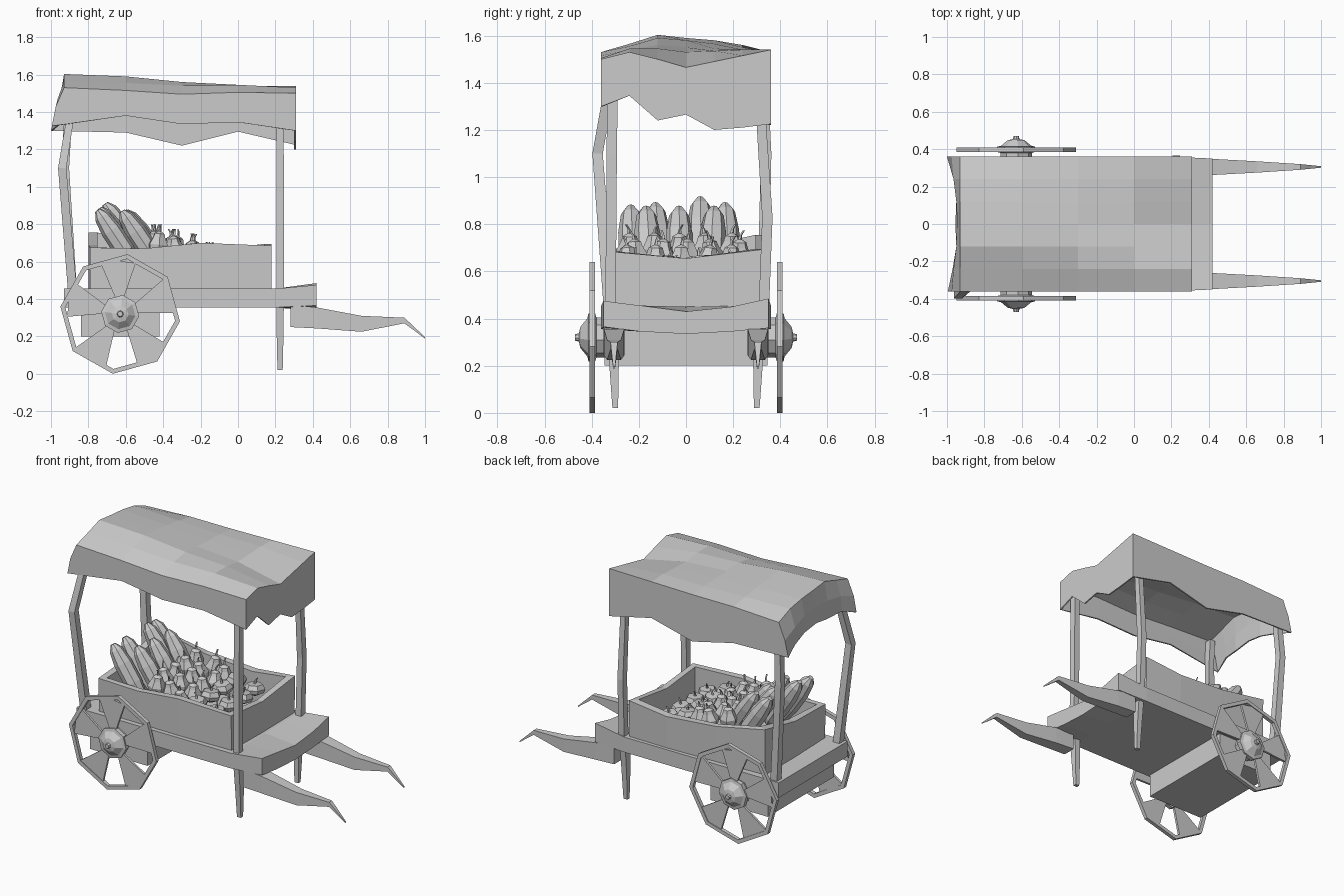
import bpy, bmesh, math, random
from mathutils import Vector, Matrix

if "Cube" in bpy.data.objects:
    bpy.data.objects.remove(bpy.data.objects["Cube"])

random.seed(4)


def make(name, verts, faces, mat=None):
    me = bpy.data.meshes.new(name)
    me.from_pydata([tuple(v) for v in verts], [], faces)
    bm = bmesh.new()
    bm.from_mesh(me)
    bmesh.ops.remove_doubles(bm, verts=bm.verts, dist=0.0004)
    bmesh.ops.recalc_face_normals(bm, faces=bm.faces)
    bm.to_mesh(me)
    bm.free()
    ob = bpy.data.objects.new(name, me)
    bpy.context.collection.objects.link(ob)
    if mat:
        ob.matrix_world = mat
    return ob


def loft(name, rings, mat=None, closed=False):
    """Skin equal-length rings; cap the ends, or join last ring to first."""
    n, m = len(rings[0]), len(rings)
    verts = [v for r in rings for v in r]
    faces = [(i * n + j, i * n + (j + 1) % n, (i + 1) % m * n + (j + 1) % n, (i + 1) % m * n + j)
             for i in range(m if closed else m - 1) for j in range(n)]
    if not closed:
        faces += [tuple(range(n)), tuple(range((m - 1) * n, m * n))]
    return make(name, verts, faces, mat)


def bar(name, path):
    """Upright square timber through (x, y, z, half x, half y)."""
    return loft(name, [[(x + a * hx, y + b * hy, z) for a, b in ((-1, -1), (1, -1), (1, 1), (-1, 1))]
                       for x, y, z, hx, hy in path])


def lathe(name, prof, n, mat=None, rib=0.0):
    """Revolve (radius, z); rib pinches every other side inward."""
    return loft(name, [[(r * (1 - rib * (k % 2)) * math.cos(math.tau * k / n),
                         r * (1 - rib * (k % 2)) * math.sin(math.tau * k / n), z)
                        for k in range(n)] for r, z in prof], mat)


# deck, dished across its front lip
ys = [-1, -0.55, 0, 0.55, 1]
rings = []
for x, w, top, bot in ((-0.93, 0.36, [0.455] * 5, [0.355] * 5),
                       (0.2, 0.36, [0.455, 0.453, 0.45, 0.453, 0.455], [0.355] * 5),
                       (0.42, 0.35, [0.475, 0.455, 0.43, 0.45, 0.485], [0.365, 0.345, 0.335, 0.345, 0.36])):
    rings.append([(x, y * w, z) for y, z in zip(ys, bot)] +
                 [(x, y * w, z) for y, z in reversed(list(zip(ys, top)))])
loft("deck", rings)

# axle box under the deck
bar("axle_box", [(-0.63, 0, 0.2, 0.21, 0.345), (-0.63, 0, 0.36, 0.21, 0.345)])

# open crate: ring of wall sections (x, y, top height), wavy rim
plan = [(-0.79, -0.33, 0.675), (-0.5, -0.335, 0.67), (-0.2, -0.34, 0.70), (0.18, -0.33, 0.685),
        (0.18, 0, 0.655), (0.18, 0.34, 0.695), (-0.1, 0.345, 0.665), (-0.45, 0.335, 0.69),
        (-0.80, 0.32, 0.755), (-0.80, 0, 0.69)]
sections = []
for x, y, z in plan:
    xi = max(-0.75, min(0.14, x))
    yi = max(-0.295, min(0.295, y))
    sections.append([(x, y * 0.98, 0.45), (x, y, z), (xi, yi, z), (xi, yi, 0.45)])
loft("crate_walls", sections, closed=True)

# canopy posts
bar("front_post_near", [(0.225, -0.32, 0.44, 0.02, 0.022), (0.225, -0.315, 1.1, 0.02, 0.022),
                        (0.225, -0.31, 1.47, 0.018, 0.022)])
bar("front_post_far", [(0.225, 0.33, 0.44, 0.02, 0.022), (0.225, 0.345, 0.83, 0.02, 0.022),
                       (0.225, 0.315, 1.3, 0.018, 0.02), (0.225, 0.315, 1.48, 0.018, 0.02)])
bar("rear_post_near", [(-0.885, -0.325, 0.44, 0.024, 0.024), (-0.94, -0.375, 1.1, 0.022, 0.022),
                       (-0.9, -0.33, 1.35, 0.02, 0.022), (-0.9, -0.32, 1.5, 0.02, 0.022)])
bar("rear_post_far", [(-0.885, 0.325, 0.44, 0.024, 0.024), (-0.925, 0.34, 1.1, 0.022, 0.022),
                      (-0.9, 0.32, 1.5, 0.02, 0.022)])

# legs and handles, mirrored left and right
handle = [(0.28, 0.25, 0.37, 0.045), (0.42, 0.243, 0.355, 0.043), (0.66, 0.225, 0.31, 0.03),
          (0.89, 0.27, 0.3, 0.015), (1.0, 0.188, 0.196, 0.004)]
for s, side in ((-1, "near"), (1, "far")):
    bar("leg_" + side, [(0.225, s * 0.30, 0.02, 0.014, 0.012), (0.225, s * 0.305, 0.2, 0.018, 0.02),
                        (0.225, s * 0.315, 0.37, 0.02, 0.026)])
    loft("handle_" + side, [[(x, s * (0.305 + a * w), z) for a, z in ((-1, lo), (1, lo), (1, hi), (-1, hi))]
                            for x, lo, hi, w in handle])

# eight-sided wheels with wedge spokes and pointed hubs
wx, wz = -0.63, 0.32


def pol(r, deg, y):
    a = math.radians(deg)
    return (wx + r * math.cos(a), y, wz + r * math.sin(a))


def rim_r(deg, r):
    """Radius of the octagon's flat at a given angle."""
    d = (deg + 7 + 360) % 45 - 22.5
    return r * math.cos(math.radians(22.5)) / math.cos(math.radians(d))


for s, side in ((-1, "near"), (1, "far")):
    y0, y1 = s * 0.385, s * 0.41
    loft("wheel_rim_" + side, [[pol(0.322, 45 * k - 7, y0), pol(0.322, 45 * k - 7, y1),
                                pol(0.296, 45 * k - 7, y1), pol(0.296, 45 * k - 7, y0)]
                               for k in range(8)], closed=True)
    for k in range(5):
        a = 20 + 72 * k
        angs = (a - 19, a, a + 19)
        loft("wheel_spoke_" + side, [[pol(0.08, a + 14, y), pol(0.08, a - 14, y)] +
                                     [pol(rim_r(t, 0.3), t, y) for t in angs]
                                     for y in (s * 0.39, s * 0.405)])
    loft("wheel_hub_" + side, [[pol(r, 45 * k - 7, s * y) for k in range(8)]
                               for r, y in ((0.085, 0.25), (0.085, 0.38), (0.102, 0.385), (0.102, 0.414),
                                            (0.082, 0.418), (0.045, 0.448), (0.018, 0.454), (0.014, 0.47))])

# draped canopy: roof grid with four hanging valances
cx = [-0.93, -0.6, -0.3, 0.0, 0.31]
cy = [-0.36, -0.24, -0.12, 0.0, 0.12, 0.24, 0.36]
rows = [[1.53, 1.565, 1.603, 1.59, 1.58, 1.56, 1.515],
        [1.515, 1.555, 1.59, 1.58, 1.565, 1.55, 1.53],
        [1.495, 1.54, 1.56, 1.55, 1.545, 1.54, 1.53],
        [1.505, 1.545, 1.545, 1.53, 1.535, 1.54, 1.535],
        [1.50, 1.53, 1.50, 1.465, 1.49, 1.515, 1.54]]
roof = [[(x, y, z) for y, z in zip(cy, r)] for x, r in zip(cx, rows)]
near_low = [1.325, 1.38, 1.335, 1.345, 1.30]
far_low = [1.30, 1.29, 1.22, 1.295, 1.225]
front_low = [1.30, 1.345, 1.24, 1.265, 1.20, 1.21, 1.225]
rear_low = [1.325, 1.37, 1.36, 1.38, 1.36, 1.33, 1.30]
rear_mid_x = [-0.975, -0.965, -0.95, -0.945, -0.95, -0.965, -0.975]
rear_low_x = [-0.995, -0.97, -0.95, -0.955, -0.95, -0.965, -1.0]


def side_strip(j, low):
    mid, bot = [], []
    for i in range(5):
        x, y, z = roof[i][j]
        mid.append((rear_mid_x[j] if i == 0 else x, y, (z + low[i]) / 2))
        bot.append((rear_low_x[j] if i == 0 else x, y, low[i]))
    return [[roof[i][j] for i in range(5)], mid, bot]


front_strip = [roof[4], [(x, y, (z + l) / 2) for (x, y, z), l in zip(roof[4], front_low)],
               [(x, y, l) for (x, y, z), l in zip(roof[4], front_low)]]
rear_strip = [roof[0], [(mx, p[1], (p[2] + l) / 2) for p, mx, l in zip(roof[0], rear_mid_x, rear_low)],
              [(lx, p[1], l) for p, lx, l in zip(roof[0], rear_low_x, rear_low)]]
verts, faces = [], []
for grid in (roof, side_strip(0, near_low), side_strip(6, far_low), front_strip, rear_strip):
    b, n = len(verts), len(grid[0])
    verts += [v for r in grid for v in r]
    faces += [(b + i * n + j, b + i * n + j + 1, b + (i + 1) * n + j + 1, b + (i + 1) * n + j)
              for i in range(len(grid) - 1) for j in range(n - 1)]
canopy = make("canopy", verts, faces)
sol = canopy.modifiers.new("thickness", 'SOLIDIFY')
sol.thickness = 0.01

# long squashes leaning against the rear of the crate (tip positions)
squash = [(0.018, 0), (0.042, 0.05), (0.056, 0.14), (0.056, 0.27), (0.042, 0.36), (0.016, 0.4)]
for x, y, z in ((-0.75, -0.235, 0.875), (-0.74, -0.13, 0.885), (-0.71, 0.06, 0.91), (-0.73, 0.165, 0.885),
                (-0.62, -0.17, 0.87), (-0.61, -0.03, 0.87), (-0.60, 0.12, 0.87)):
    d = Vector((-0.55, random.uniform(-0.05, 0.05), 0.83)).normalized()
    rot = d.to_track_quat('Z', 'Y').to_matrix().to_4x4()
    lathe("long_squash", squash, 8, Matrix.Translation(Vector((x, y, z)) - d * 0.4) @ rot)

# ribbed gourds with bent stems: tall ones behind, flat ones in front
tall = [(0.02, 0), (0.05, 0.015), (0.056, 0.045), (0.036, 0.085), (0.03, 0.105), (0.008, 0.118)]
flat = [(0.02, 0), (0.058, 0.018), (0.066, 0.042), (0.05, 0.07), (0.01, 0.072)]
stem = [(0, 0, 0.009), (0.003, 0.022, 0.006), (0.016, 0.042, 0.005)]


def gourd(name, prof, x, y, z):
    m = Matrix.Translation((x, y, z)) @ Matrix.Rotation(random.uniform(0, 6.28), 4, 'Z') \
        @ Matrix.Rotation(random.uniform(-0.2, 0.2), 4, 'X')
    lathe(name, prof, 12, m, rib=0.14)
    h = prof[-1][1] - 0.005
    loft(name + "_stem", [[(dx + r * math.cos(k * 1.571), r * math.sin(k * 1.571), h + dz) for k in range(4)]
                          for dx, dz, r in stem], m)


for i in range(3):
    for j in range(5):
        gourd("tall_gourd", tall, -0.44 + 0.1 * i + random.uniform(-0.015, 0.015),
              -0.24 + 0.108 * j + 0.03 * (i % 2), 0.645 - 0.025 * i)
for i in range(2):
    for j in range(4):
        gourd("flat_gourd", flat, -0.15 + 0.12 * i, -0.21 + 0.135 * j + 0.02 * i, 0.595 - 0.035 * i)
